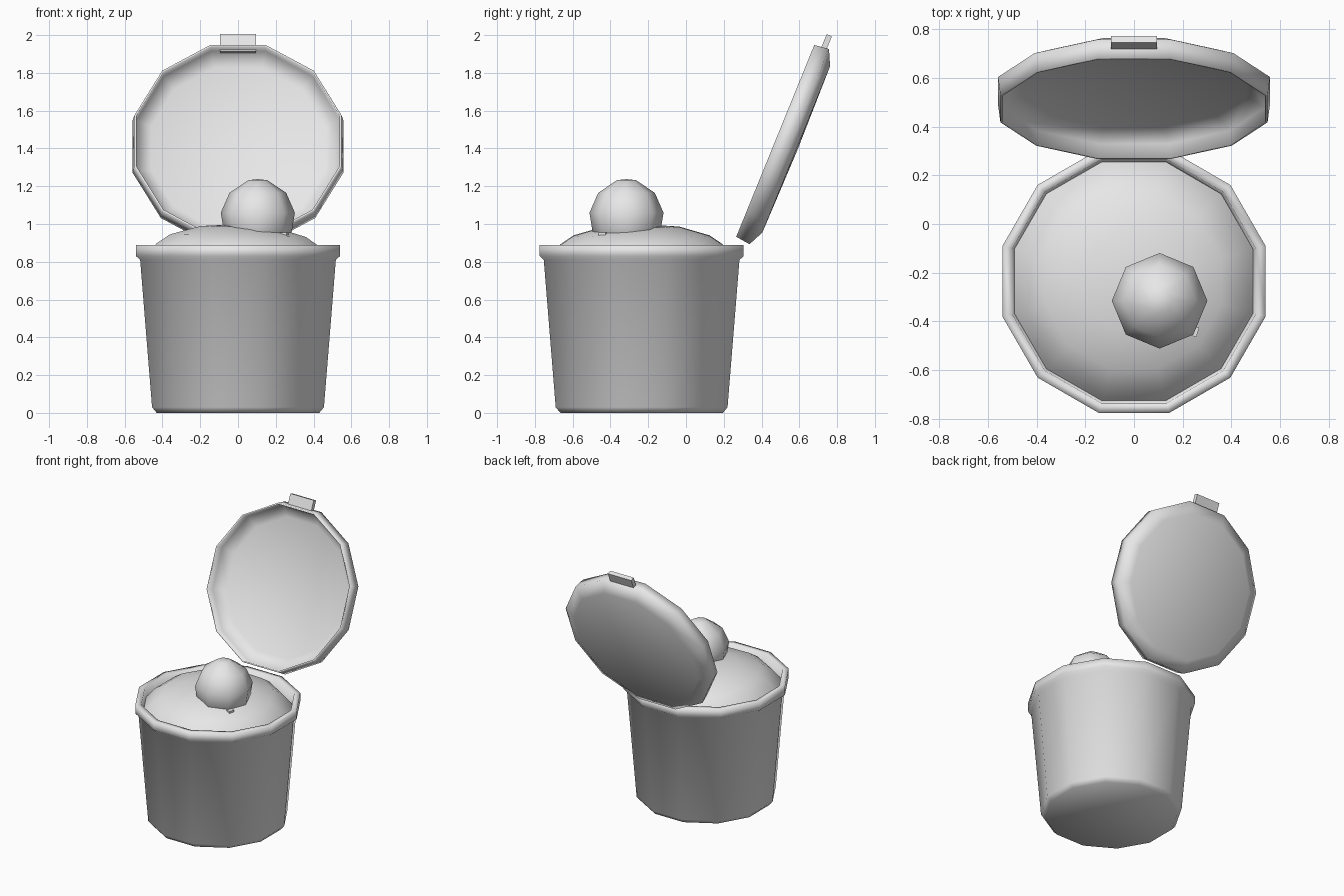
import bpy
import bmesh
from math import cos, sin, pi
from mathutils import Matrix, Vector

if "Cube" in bpy.data.objects:
    bpy.data.objects.remove(bpy.data.objects["Cube"], do_unlink=True)

grey = bpy.data.materials.new("plain grey")
grey.use_nodes = True
grey.diffuse_color = (0.8, 0.8, 0.8, 1)
grey.node_tree.nodes["Principled BSDF"].inputs["Base Color"].default_value = (0.8, 0.8, 0.8, 1)


def finish(name, bm, matrix, smooth):
    bmesh.ops.recalc_face_normals(bm, faces=bm.faces)
    for face in bm.faces:
        face.smooth = smooth
    bm.transform(matrix)
    mesh = bpy.data.meshes.new(name)
    bm.to_mesh(mesh)
    bm.free()
    mesh.materials.append(grey)
    obj = bpy.data.objects.new(name, mesh)
    bpy.context.collection.objects.link(obj)
    return obj


def lathe(name, profile, sides, matrix, flat_to_axis=True):
    """Revolve (radius, height) points; radius zero closes to a pole."""
    bm = bmesh.new()
    turn = pi / sides if flat_to_axis else 0
    scale = 1 / cos(pi / sides) if flat_to_axis else 1
    rings = []
    for r, z in profile:
        if r == 0:
            rings.append([bm.verts.new((0, 0, z))] * sides)
        else:
            angles = [turn + 2 * pi * i / sides for i in range(sides)]
            rings.append([bm.verts.new((r * scale * cos(a), r * scale * sin(a), z)) for a in angles])
    for low, high in zip(rings, rings[1:]):
        for i in range(sides):
            j = (i + 1) % sides
            corners = list(dict.fromkeys((low[i], low[j], high[j], high[i])))
            bm.faces.new(corners)
    return finish(name, bm, matrix, True)


def box(name, size, matrix):
    bm = bmesh.new()
    bmesh.ops.create_cube(bm, size=1, matrix=Matrix.Diagonal((*size, 1)))
    return finish(name, bm, matrix, False)


# Tapered bucket with a thick rolled rim
centre = Matrix.Translation((0, -0.235, 0))
lathe("bucket", [(0, 0), (0.43, 0), (0.455, 0.03), (0.518, 0.81), (0.54, 0.83),
                 (0.54, 0.89), (0.50, 0.89), (0.485, 0.78)], 12, centre)

# Mounded contents, slightly lower toward one side
mound = lathe("contents_mound", [(0.50, 0.80), (0.475, 0.835), (0.43, 0.89), (0.36, 0.938),
                                 (0.2, 0.985), (0, 1.0)], 12, centre)
for v in mound.data.vertices:
    v.co.z -= 0.02 * v.co.x

# Faceted ball resting in the contents, with a small scrap beside it
lathe("ball", [(0, 0.90), (0.15, 0.91), (0.18, 0.96), (0.196, 1.06), (0.15, 1.165),
               (0.05, 1.232), (0, 1.238)], 8, Matrix.Translation((0.105, -0.315, 0)), False)
box("scrap", (0.035, 0.04, 0.02),
    Matrix.Translation((0.245, -0.44, 0.945)) @ Matrix.Rotation(-0.3, 4, "Z"))

# Open lid leaning back: local y runs up the lid, local z points out of its back
up = Vector((0, 0.377, 0.926)).normalized()
out = Vector((0, up.z, -up.y))
side = up.cross(out)
lean = Matrix((side, up, out)).transposed().to_4x4()
lid_frame = Matrix.Translation((0, 0.4725, 1.44)) @ lean
lathe("lid", [(0, 0.115), (0.46, 0.105), (0.54, 0.065), (0.538, 0), (0.548, 0),
              (0.558, 0.08), (0.475, 0.12), (0, 0.127)], 12, lid_frame)

# Finger tab at the top of the lid
box("lid_tab", (0.19, 0.095, 0.03), lid_frame @ Matrix.Translation((0, 0.578, 0.054)))
